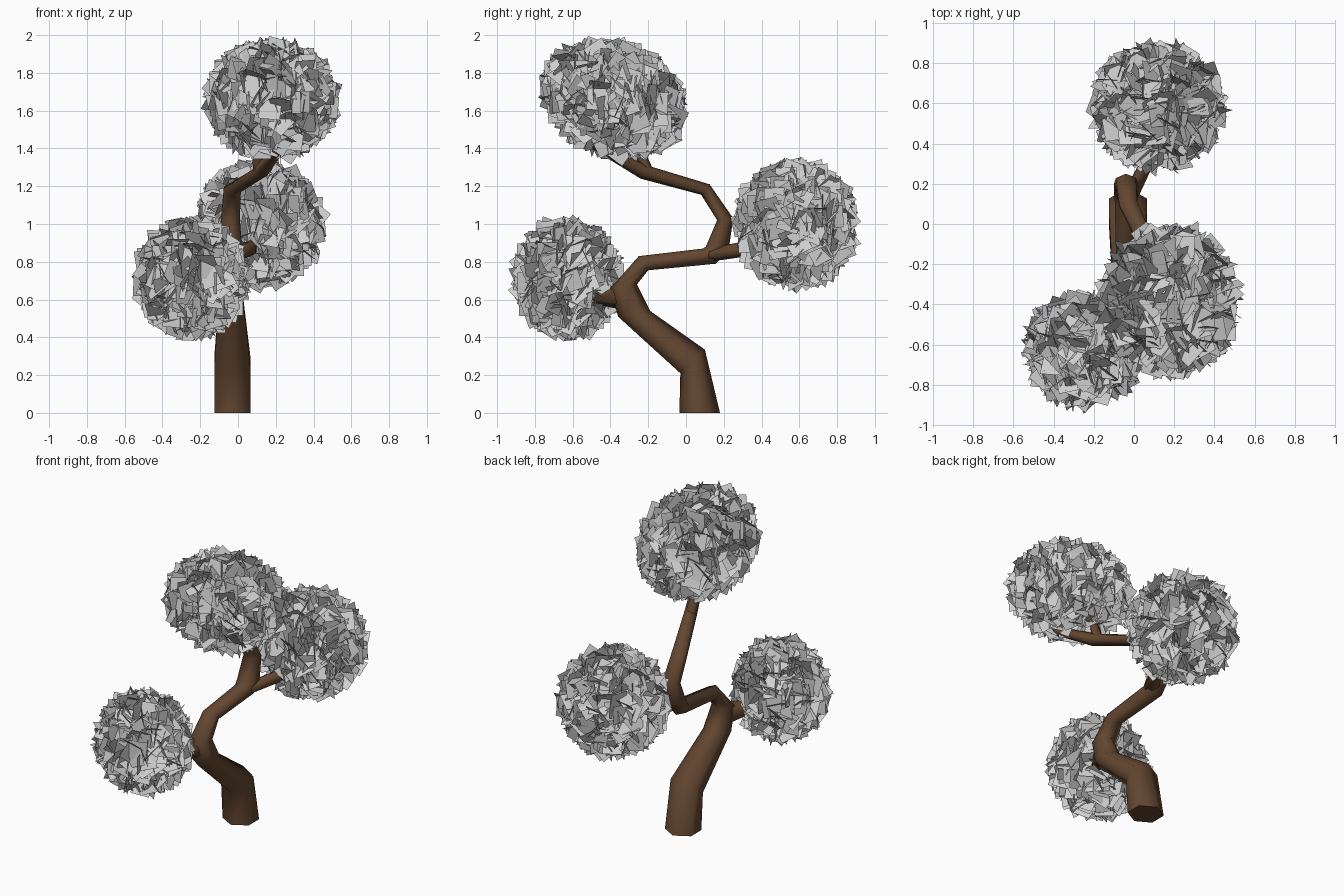
import bpy, bmesh, math, random
from mathutils import Vector, Matrix, Euler

if "Cube" in bpy.data.objects:
    bpy.data.objects.remove(bpy.data.objects["Cube"])

random.seed(7)


def material(name, col):
    m = bpy.data.materials.new(name)
    m.diffuse_color = (*col, 1)
    m.use_nodes = True
    m.node_tree.nodes["Principled BSDF"].inputs["Base Color"].default_value = m.diffuse_color
    return m


bark = material("brown bark", (0.125, 0.062, 0.03))
leaf = material("grey leaf", (0.62, 0.62, 0.62))


def finish(bm, name, mat):
    me = bpy.data.meshes.new(name)
    bm.to_mesh(me)
    bm.free()
    me.materials.append(mat)
    ob = bpy.data.objects.new(name, me)
    bpy.context.collection.objects.link(ob)
    return ob


def limb(name, rings):
    """Six-sided limb; each ring is x, two opposite (y, z) edge points, half width."""
    bm = bmesh.new()
    loops = []
    for x, a, b, hw in rings:
        a, b = Vector((x, *a)), Vector((x, *b))
        c, v = (a + b) / 2, (b - a) / 2
        side = Vector((hw, 0, 0))
        pts = [c - v, c - v / 2 + side, c + v / 2 + side,
               c + v, c + v / 2 - side, c - v / 2 - side]
        loops.append([bm.verts.new(p) for p in pts])
    for lo, hi in zip(loops, loops[1:]):
        for i in range(6):
            j = (i + 1) % 6
            bm.faces.new((lo[i], lo[j], hi[j], hi[i]))
    bm.faces.new(loops[0])
    bm.faces.new(loops[-1])
    bmesh.ops.recalc_face_normals(bm, faces=bm.faces)
    ob = finish(bm, name, bark)
    bpy.ops.object.select_all(action='DESELECT')
    ob.select_set(True)
    bpy.context.view_layer.objects.active = ob
    bpy.ops.object.shade_smooth_by_angle(angle=math.radians(70))


def foliage(name, centre, radii, tilt, count, size):
    """Ball of randomly turned square leaf cards around an ellipsoid shell."""
    bm = bmesh.new()
    rot = Matrix.Rotation(math.radians(tilt), 3, 'X')
    golden = math.pi * (3 - math.sqrt(5))
    for i in range(count):
        z = 1 - 2 * (i + 0.5) / count
        r = math.sqrt(1 - z * z)
        d = Vector((r * math.cos(i * golden), r * math.sin(i * golden), z))
        d *= random.uniform(0.9, 1.0)
        p = Vector(centre) + rot @ Vector([d[k] * radii[k] for k in range(3)])
        turn = Euler([random.uniform(0, 2 * math.pi) for _ in range(3)]).to_matrix()
        h = size / 2
        bm.faces.new([bm.verts.new(p + turn @ Vector((sx * h, sy * h, 0)))
                      for sx, sy in ((-1, -1), (1, -1), (1, 1), (-1, 1))])
    finish(bm, name, leaf)


# winding trunk
limb("trunk", [
    (-0.03, (-0.035, 0), (0.18, 0), 0.095),
    (-0.03, (-0.03, 0.21), (0.10, 0.335), 0.095),
    (-0.035, (-0.36, 0.51), (-0.19, 0.54), 0.072),
    (-0.04, (-0.40, 0.66), (-0.26, 0.68), 0.06),
    (-0.04, (-0.25, 0.83), (-0.20, 0.755), 0.048),
    (-0.04, (0.09, 0.87), (0.16, 0.79), 0.055),
    (-0.04, (0.105, 0.88), (0.23, 0.89), 0.06),
    (-0.04, (0.165, 1.02), (0.25, 1.03), 0.05),
    (-0.03, (0.08, 1.155), (0.125, 1.21), 0.045),
    (0.12, (-0.24, 1.24), (-0.205, 1.31), 0.036),
    (0.23, (-0.50, 1.40), (-0.47, 1.44), 0.03)])

# side branches
limb("lower_branch", [
    (-0.05, (-0.34, 0.69), (-0.31, 0.54), 0.06),
    (-0.13, (-0.50, 0.66), (-0.50, 0.58), 0.04),
    (-0.22, (-0.62, 0.70), (-0.60, 0.66), 0.02)])
limb("middle_branch", [
    (-0.03, (0.12, 0.87), (0.12, 0.80), 0.045),
    (0.06, (0.29, 0.905), (0.30, 0.825), 0.035),
    (0.10, (0.50, 0.97), (0.50, 0.94), 0.02)])
limb("upper_twig", [
    (0.11, (-0.24, 1.27), (-0.17, 1.28), 0.03),
    (0.10, (-0.27, 1.38), (-0.22, 1.39), 0.025),
    (0.14, (-0.32, 1.50), (-0.29, 1.51), 0.015)])

# leaf balls
foliage("lower_foliage", (-0.25, -0.625, 0.715), (0.26, 0.25, 0.28), 0, 380, 0.115)
foliage("middle_foliage", (0.12, 0.585, 1.0), (0.30, 0.29, 0.30), 0, 420, 0.115)
foliage("upper_foliage", (0.18, -0.38, 1.66), (0.315, 0.36, 0.265), -22, 440, 0.115)
